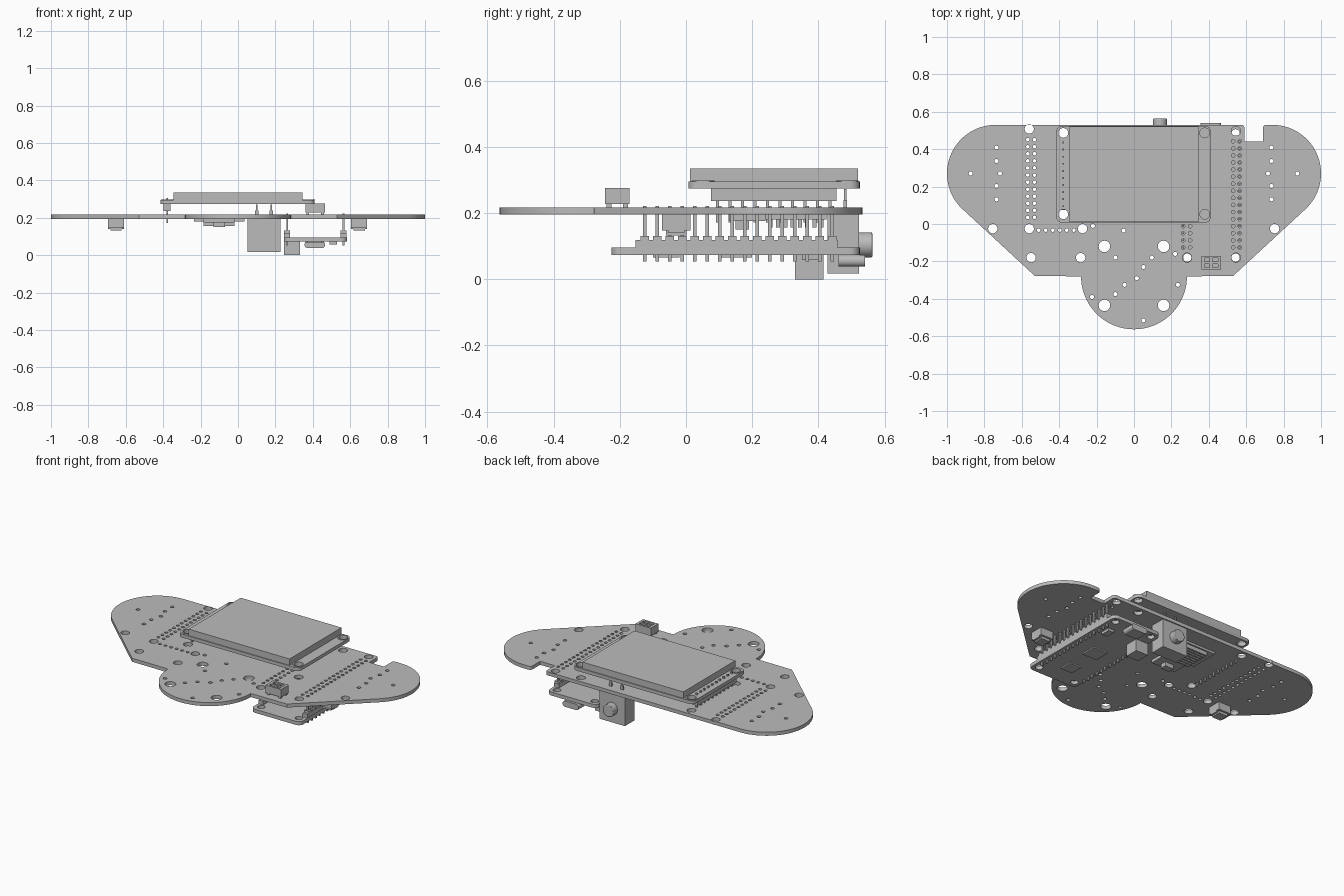
import bpy, math
from mathutils import Matrix

old = bpy.data.objects.get("Cube")
if old:
    bpy.data.objects.remove(old, do_unlink=True)

grey = bpy.data.materials.new("plain grey")
grey.use_nodes = True
tone = (0.5, 0.5, 0.5, 1)
grey.diffuse_color = tone
grey.node_tree.nodes["Principled BSDF"].inputs["Base Color"].default_value = tone

import bmesh


def finish(name, mesh):
    ob = bpy.data.objects.new(name, mesh)
    bpy.context.scene.collection.objects.link(ob)
    mesh.materials.clear()
    mesh.materials.append(grey)
    bpy.ops.object.select_all(action='DESELECT')
    ob.select_set(True)
    bpy.context.view_layer.objects.active = ob
    bpy.ops.object.shade_smooth_by_angle(angle=math.radians(30))
    return ob


def boxes(name, spans):
    """One object from boxes given as (x0, x1, y0, y1, z0, z1)."""
    bm = bmesh.new()
    for x0, x1, y0, y1, z0, z1 in spans:
        m = Matrix.Translation(((x0 + x1) / 2, (y0 + y1) / 2, (z0 + z1) / 2))
        bmesh.ops.create_cube(bm, size=1, matrix=m @ Matrix.Diagonal((x1 - x0, y1 - y0, z1 - z0, 1)))
    me = bpy.data.meshes.new(name)
    bm.to_mesh(me)
    bm.free()
    return finish(name, me)


def cylinder_y(name, x, z, r, y0, y1, bevel=0.0):
    bm = bmesh.new()
    m = Matrix.Translation((x, (y0 + y1) / 2, z)) @ Matrix.Rotation(math.pi / 2, 4, 'X')
    bmesh.ops.create_cone(bm, cap_ends=True, segments=32, radius1=r, radius2=r, depth=y1 - y0, matrix=m)
    me = bpy.data.meshes.new(name)
    bm.to_mesh(me)
    bm.free()
    ob = finish(name, me)
    if bevel:
        mod = ob.modifiers.new("bevel", 'BEVEL')
        mod.width = bevel
        mod.segments = 2
    return ob


def arc(cx, cy, r, a0, a1, n):
    return [(cx + r * math.cos(math.radians(a0 + (a1 - a0) * i / n)),
             cy + r * math.sin(math.radians(a0 + (a1 - a0) * i / n))) for i in range(n + 1)]


def plate(name, outline, holes, z0, z1):
    """Filled outline with round holes (x, y, r), thickened from z0 to z1."""
    cu = bpy.data.curves.new(name, 'CURVE')
    cu.dimensions = '2D'
    cu.fill_mode = 'BOTH'
    cu.extrude = (z1 - z0) / 2
    loops = [outline] + [arc(x, y, r, 0, 360, 20)[:-1] for x, y, r in holes]
    for pts in loops:
        sp = cu.splines.new('POLY')
        sp.points.add(len(pts) - 1)
        for p, (x, y) in zip(sp.points, pts):
            p.co = (x, y, 0, 1)
        sp.use_cyclic_u = True
    tmp = bpy.data.objects.new(name + " curve", cu)
    bpy.context.scene.collection.objects.link(tmp)
    dg = bpy.context.evaluated_depsgraph_get()
    me = bpy.data.meshes.new_from_object(tmp.evaluated_get(dg))
    bpy.data.objects.remove(tmp, do_unlink=True)
    bpy.data.curves.remove(cu)
    me.transform(Matrix.Translation((0, 0, (z0 + z1) / 2)))
    return finish(name, me)


def rounded(x0, x1, y0, y1, r):
    return (arc(x1 - r, y1 - r, r, 0, 90, 6) + arc(x0 + r, y1 - r, r, 90, 180, 6)
            + arc(x0 + r, y0 + r, r, 180, 270, 6) + arc(x1 - r, y0 + r, r, 270, 360, 6))


P = 0.0378          # pin spacing
Y0 = -0.125         # first pin row
TOP, BOT = 0.217, 0.195

# main board outline: two round lobes, a front lobe and a notch in the back edge
outline = arc(-0.74, 0.27, 0.26, 90, 228, 32)
outline += [(-0.53, -0.278)]
outline += arc(0, -0.28, 0.283, 180, 360, 40)
outline += [(0.53, -0.278)]
outline += arc(0.74, 0.27, 0.26, -48, 90, 32)
outline += arc(0.705, 0.515, 0.015, 90, 180, 4) + [(0.69, 0.44), (0.59, 0.44)]
outline += arc(0.575, 0.515, 0.015, 0, 90, 4)

# main board holes
screen_holes = [(sx * 0.378, y) for sx in (-1, 1) for y in (0.052, 0.487)]
holes = [(x, y, 0.026) for x, y in screen_holes]
holes += [(sx * 0.158, y, 0.031) for sx in (-1, 1) for y in (-0.12, -0.435)]
holes += [(x, y, 0.025) for x, y in (
    (-0.56, 0.508), (0.545, 0.497), (-0.755, -0.025), (0.752, -0.025), (-0.56, -0.025),
    (-0.275, -0.025), (-0.55, -0.18), (-0.285, -0.18), (0.283, -0.18), (0.545, -0.18))]
for s in (-1, 1):
    holes += [(s * 0.735, 0.27 + d, 0.011) for d in (-0.138, -0.067, 0.067, 0.138)]
    holes += [(s * 0.717, 0.27, 0.011), (s * 0.873, 0.27, 0.011)]
holes += [(x, 0.035 + i * P, 0.0095) for x in (-0.568, -0.532) for i in range(12)]
holes += [(x, Y0 + i * P, 0.0095) for x in (0.53, 0.565) for i in range(16)]
holes += [(x, Y0 + i * P, 0.0095) for x in (0.263, 0.3) for i in range(12)]
holes += [(-0.51 + i * P, -0.033, 0.0095) for i in range(6)]
holes += [(x, y, 0.011) for x, y in (
    (-0.055, -0.035), (-0.22, -0.01), (-0.1, -0.18), (0.095, -0.18), (0.05, -0.23),
    (0.015, -0.29), (-0.05, -0.325), (-0.1, -0.375), (-0.225, -0.39), (0.22, -0.16),
    (0.235, -0.325), (0.05, -0.515))]
plate("main_board", outline, holes, BOT, TOP)

# raised screen: carrier board, panel, header strip and pins
plate("screen_board", rounded(-0.415, 0.41, 0.007, 0.525, 0.03),
      [(x, y, 0.026) for x, y in screen_holes], 0.274, 0.295)
for i, (x, y) in enumerate(screen_holes):
    ring = arc(x, y, 0.034, 0, 360, 24)[:-1]
    plate(f"screen_hole_ring_{i}", ring, [(x, y, 0.026)], 0.295, 0.298)
boxes("screen_panel", [(-0.346, 0.344, 0.012, 0.52, 0.295, 0.335)])
rows = [0.095 + i * P for i in range(10)]
boxes("screen_header", [(-0.397, -0.36, 0.075, 0.455, 0.237, 0.274)])
boxes("screen_pins", [(-0.383, -0.373, y - 0.005, y + 0.005, 0.172, 0.305) for y in rows])

# small two-slot connector on the front of the board
boxes("top_connector", [
    (0.36, 0.465, -0.244, -0.17, 0.228, 0.236), (0.36, 0.376, -0.244, -0.17, 0.236, 0.276),
    (0.449, 0.465, -0.244, -0.17, 0.236, 0.276), (0.376, 0.449, -0.182, -0.17, 0.236, 0.276),
    (0.376, 0.449, -0.213, -0.201, 0.236, 0.276), (0.376, 0.449, -0.244, -0.232, 0.236, 0.276),
    (0.405, 0.42, -0.244, -0.17, 0.236, 0.27)]
    + [(x, x + 0.015, y, y + 0.015, TOP, 0.23) for x in (0.365, 0.445) for y in (-0.24, -0.19)])

# block with a round button, hanging under the back edge
boxes("button_block", [(0.052, 0.226, 0.428, 0.523, 0.018, BOT)])
cylinder_y("button_knob", 0.139, 0.104, 0.038, 0.52, 0.563, 0.004)
boxes("button_leads", [(x - 0.009, x + 0.009, 0.476, 0.486, TOP, 0.24) for x in (0.1, 0.178)]
      + [(x - 0.004, x + 0.004, 0.477, 0.485, 0.24, 0.272) for x in (0.1, 0.178)])

# hanging controller board with its two headers
corner = [(x, y, 0.022) for x in (0.285, 0.543) for y in (-0.18, 0.485)]
plate("controller_board", rounded(0.245, 0.583, -0.225, 0.525, 0.03), corner, 0.074, 0.096)
for name, x, n in (("short", 0.263, 12), ("long", 0.565, 16)):
    ys = [Y0 + i * P for i in range(n)]
    boxes(name + "_header", [(x - 0.016, x + 0.016, ys[0] - 0.028, ys[-1] + 0.016, 0.096, 0.118)]
          + [(x - 0.016, x + 0.016, y - 0.013, y + 0.013, 0.118, 0.131) for y in ys])
    boxes(name + "_pins", [(x - 0.005, x + 0.005, y - 0.005, y + 0.005, 0.053, 0.222) for y in ys])

# controller parts: battery socket, oval port, chips and buttons
boxes("battery_socket", [
    (0.247, 0.332, 0.33, 0.415, 0.058, 0.074), (0.247, 0.332, 0.33, 0.415, 0, 0.01),
    (0.32, 0.332, 0.33, 0.415, 0.01, 0.058), (0.247, 0.32, 0.33, 0.342, 0.01, 0.058),
    (0.247, 0.32, 0.403, 0.415, 0.01, 0.058)]
    + [(0.26, 0.32, y, y + 0.008, 0.025, 0.035) for y in (0.358, 0.38)])
port = plate("oval_port", rounded(-0.055, 0.055, -0.018, 0.018, 0.017), [], 0, 0.08)
port.data.transform(Matrix.Translation((0.411, 0.54, 0.056)) @ Matrix.Rotation(math.pi / 2, 4, 'X'))
boxes("controller_chips", [(0.36, 0.46, 0.1, 0.2, 0.066, 0.074), (0.37, 0.45, -0.1, -0.02, 0.066, 0.074),
                           (0.49, 0.53, 0.35, 0.41, 0.058, 0.074)])

# side sockets under the two lobes
for side, x in (("right", -0.652), ("left", 0.648)):
    ob = boxes(side + "_side_socket", [(x - 0.043, x + 0.043, -0.072, 0.014, 0.148, BOT)])
    boxes(side + "_socket_lip", [(x - 0.03, x + 0.03, -0.06, 0.002, 0.132, 0.148)])
    boxes(side + "_socket_tabs", [(x + s * 0.037 - 0.006, x + s * 0.037 + 0.006, -0.055, -0.005, 0.14, 0.148)
                                  for s in (-1, 1)])

# card reader under the board, with ribbed underside
boxes("card_reader", [(-0.235, 0.035, 0.24, 0.425, 0.181, BOT), (-0.185, -0.02, 0.13, 0.24, 0.176, BOT)])
boxes("card_reader_ribs", [(-0.185, -0.02, y, y + 0.012, 0.157, 0.181) for y in
                           [0.25 + i * 0.022 for i in range(8)]]
      + [(-0.13, -0.07, 0.15, 0.19, 0.15, 0.176)])
